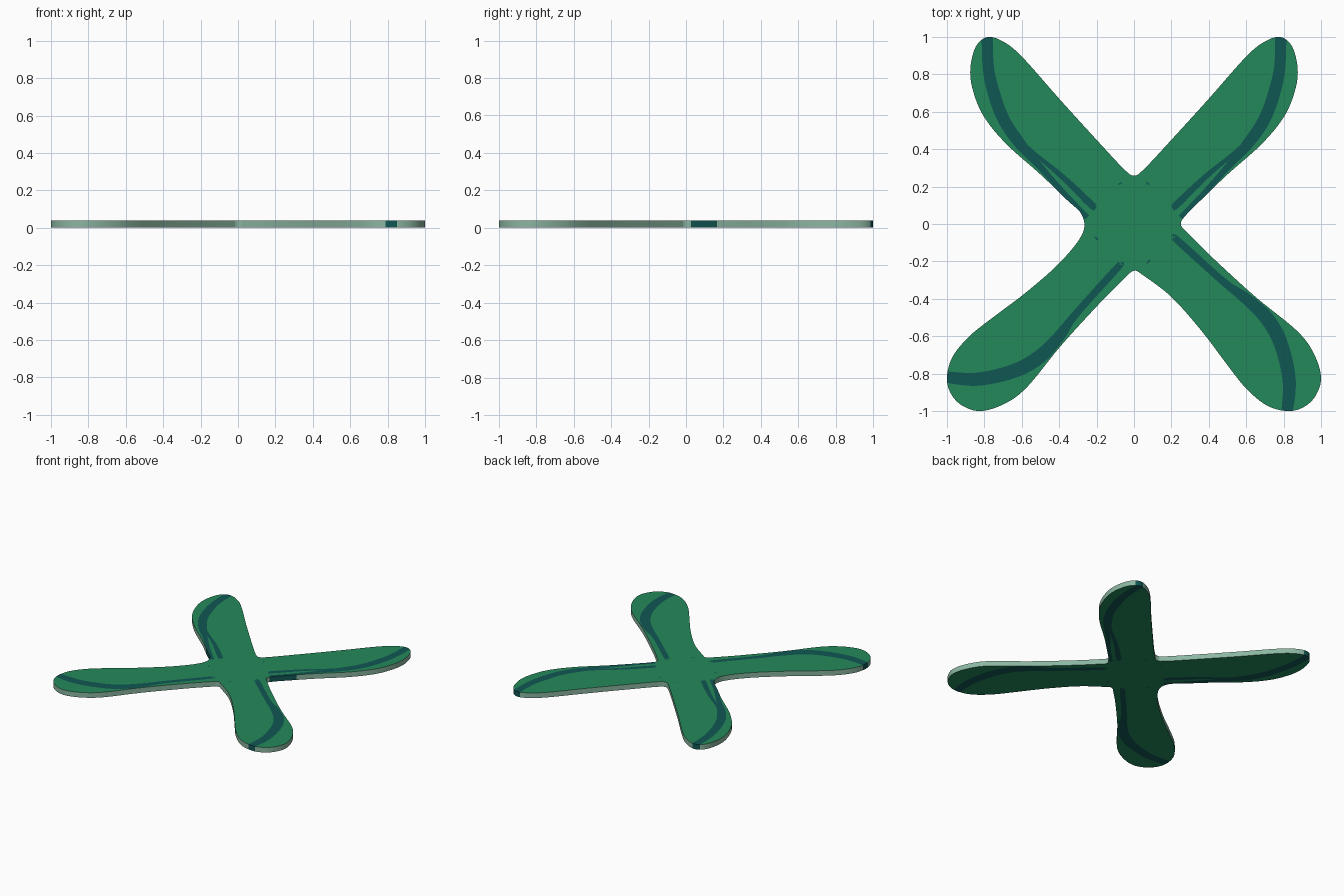
import bpy, bmesh
from mathutils import Vector
from mathutils.geometry import delaunay_2d_cdt

if "Cube" in bpy.data.objects:
    bpy.data.objects.remove(bpy.data.objects["Cube"])

THICK = 0.04


def material(name, rgb):
    m = bpy.data.materials.new(name)
    m.diffuse_color = (*rgb, 1)
    m.use_nodes = True
    m.node_tree.nodes["Principled BSDF"].inputs["Base Color"].default_value = m.diffuse_color
    return m


MATS = [material("leaf green", (0.017, 0.246, 0.102)),
        material("deep teal", (0.005, 0.095, 0.088)),
        material("pale green edge", (0.26, 0.47, 0.36))]


def smooth(pts, n, closed=False):
    """Catmull-Rom curve through points of any dimension."""
    out, k = [], len(pts)
    get = (lambda i: Vector(pts[i % k])) if closed else (lambda i: Vector(pts[min(max(i, 0), k - 1)]))
    for i in range(k if closed else k - 1):
        a, b, c, d = (get(i + j) for j in (-1, 0, 1, 2))
        for s in range(n):
            t = s / n
            out.append(0.5 * (2 * b + (c - a) * t + (2 * a - 5 * b + 4 * c - d) * t * t
                              + (3 * b - a - 3 * c + d) * t ** 3))
    if not closed:
        out.append(get(k - 1))
    return out


def ribbon(path):
    """Outline of a stripe; path points are x, y, width."""
    pts = smooth(path, 6)
    left, right = [], []
    for i, p in enumerate(pts):
        d = (pts[min(i + 1, len(pts) - 1)] - pts[max(i - 1, 0)]).xy.normalized()
        nrm = Vector((-d.y, d.x)) * p.z / 2
        left.append(p.xy + nrm)
        right.append(p.xy - nrm)
    return left + right[::-1]


def ccw(poly):
    area = sum(p.x * q.y - q.x * p.y for p, q in zip(poly, poly[1:] + poly[:1]))
    return poly if area > 0 else poly[::-1]


def mirror(p):
    return (-p[0], *p[1:])


def turn(p):
    return (p[1], -p[0], *p[2:])


# Outlines of one upper and one lower arm
upper = [(0, .26), (.05, .29), (.2, .45), (.4, .67), (.59, .885), (.69, .97), (.78, 1.0),
         (.845, .95), (.875, .83), (.86, .71), (.80, .57), (.68, .425), (.5, .265), (.36, .13), (.28, .05)]
lower = [(.25, 0), (.29, -.05), (.42, -.18), (.65, -.39), (.87, -.57), (.96, -.69), (1.0, -.82),
         (.97, -.92), (.905, -.98), (.82, -1.0), (.71, -.97), (.60, -.88), (.5, -.755), (.36, -.57),
         (.2, -.39), (.05, -.275)]
outline = upper + lower + [turn(p) for p in lower] + [mirror(p) for p in upper[:0:-1]]
outline = [Vector((max(-1, min(1, p.x)), max(-1, min(1, p.y)))) for p in smooth(outline, 6, True)]

# Painted stripes for the arms
up_stripes = [
    [(.075, .22, .02), (.10, .24, .038), (.41, .54, .03), (.53, .70, .03), (.58, .80, .03), (.62, .91, .03)],
    [(.785, 1.03, .06), (.78, .85, .06), (.755, .72, .065), (.70, .565, .065), (.61, .43, .06),
     (.50, .305, .035), (.38, .17, .03), (.25, .035, .03)],
    [(.205, .085, .02), (.23, .105, .038), (.38, .25, .03), (.53, .375, .02), (.62, .46, .02)]]
low_stripes = [
    [(.08, -.205, .02), (.105, -.23, .038), (.42, -.55, .03), (.56, -.74, .03), (.60, -.82, .03), (.64, -.93, .03)],
    [(.815, -1.03, .06), (.83, -.84, .07), (.785, -.64, .075), (.71, -.505, .075), (.60, -.40, .06),
     (.48, -.31, .04), (.235, -.09, .038), (.21, -.07, .02)]]
stripes = [f(s) for s in up_stripes for f in (lambda s: s, lambda s: [mirror(p) for p in s])]
stripes += [f(s) for s in low_stripes for f in (lambda s: s, lambda s: [turn(p) for p in s])]

# Cut the stripes into the flat shape
verts, faces = [], []
for poly in [outline] + [ribbon(s) for s in stripes]:
    poly = ccw(poly)
    faces.append(list(range(len(verts), len(verts) + len(poly))))
    verts += poly
cv, _, cf, _, _, origin = delaunay_2d_cdt(verts, [], faces, 1, 1e-5)

# Slab: top, bottom and rim
bm = bmesh.new()
top = [bm.verts.new((v.x, v.y, THICK)) for v in cv]
bot = [bm.verts.new((v.x, v.y, 0)) for v in cv]
edges = {}
for f, o in zip(cf, origin):
    if 0 not in o:
        continue
    mat = 1 if len(set(o)) > 1 else 0
    bm.faces.new([top[i] for i in f]).material_index = mat
    bm.faces.new([bot[i] for i in reversed(f)]).material_index = mat
    for a, b in zip(f, list(f[1:]) + [f[0]]):
        edges[(a, b)] = mat
for (a, b), mat in edges.items():
    if (b, a) not in edges:
        bm.faces.new([top[b], top[a], bot[a], bot[b]]).material_index = 1 if mat else 2
bmesh.ops.delete(bm, geom=[v for v in bm.verts if not v.link_faces], context='VERTS')
bmesh.ops.recalc_face_normals(bm, faces=bm.faces[:])

me = bpy.data.meshes.new("four_arm_blade")
bm.to_mesh(me)
bm.free()
for m in MATS:
    me.materials.append(m)
ob = bpy.data.objects.new("four_arm_blade", me)
bpy.context.collection.objects.link(ob)
bpy.context.view_layer.objects.active = ob
ob.select_set(True)
bpy.ops.object.shade_smooth_by_angle(angle=0.6)
